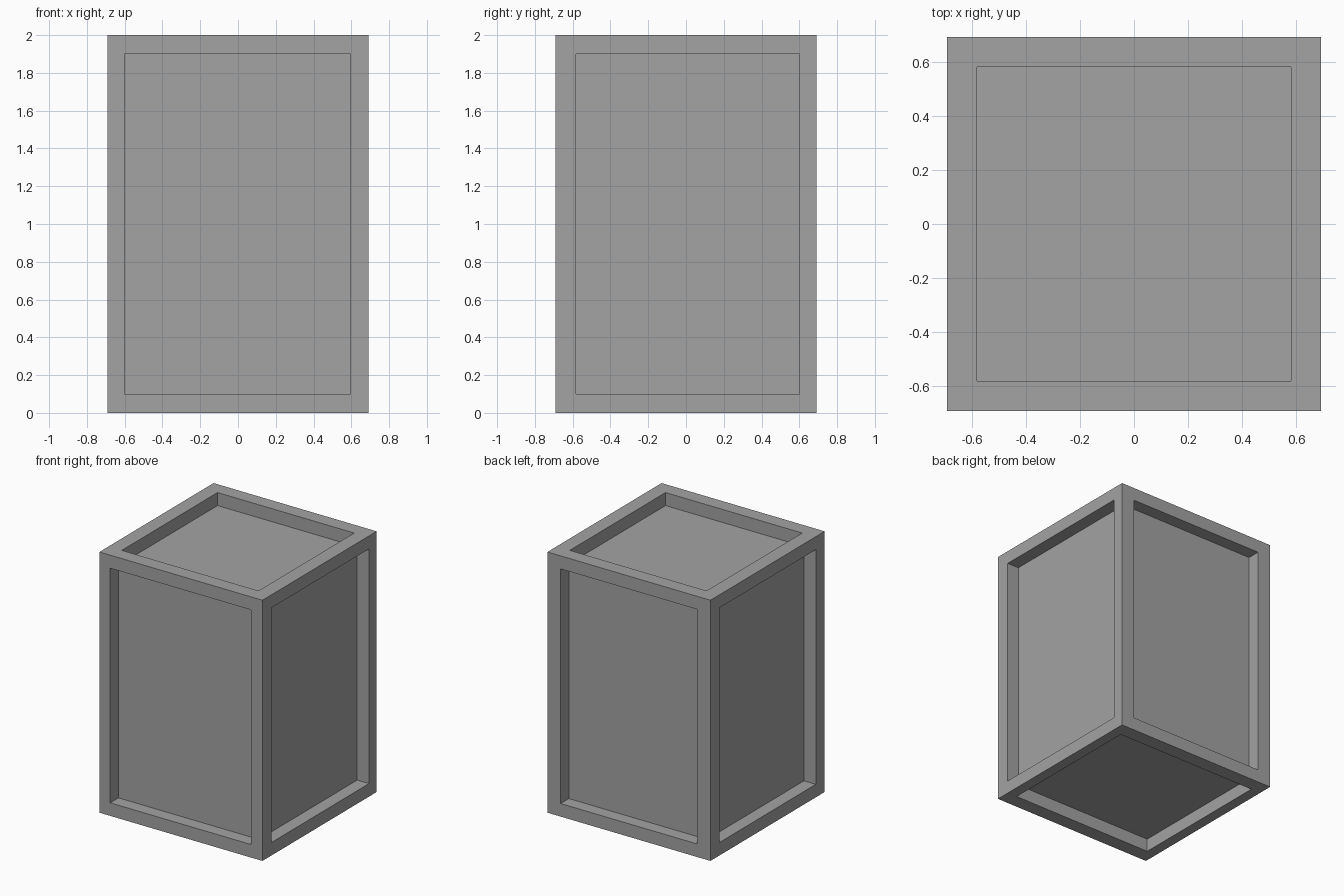
import bpy
import bmesh
from mathutils import Vector

cube = bpy.data.objects.get("Cube")
if cube:
    bpy.data.objects.remove(cube, do_unlink=True)

HALF = Vector((0.692, 0.692, 1.0))
DEPTH = 0.1

# Recessed panels: outward direction, low corner and high corner of the opening
PANELS = [
    ((0, -1, 0), (-0.60, 0, -0.9), (0.595, 0, 0.9)),    # front
    ((0, 1, 0), (-0.58, 0, -0.9), (0.58, 0, 0.9)),      # back
    ((1, 0, 0), (0, -0.583, -0.9), (0, 0.60, 0.9)),     # +x side
    ((-1, 0, 0), (0, -0.585, -0.9), (0, 0.585, 0.9)),   # -x side
    ((0, 0, 1), (-0.58, -0.58, 0), (0.58, 0.58, 0)),    # top
    ((0, 0, -1), (-0.61, -0.58, 0), (0.61, 0.58, 0)),   # bottom
]

# Single plain grey
grey = bpy.data.materials.new("plain grey")
grey.use_nodes = True
colour = (0.367, 0.367, 0.367, 1)
grey.diffuse_color = colour
grey.node_tree.nodes["Principled BSDF"].inputs["Base Color"].default_value = colour


def recess_panel(bm, face, direction, low, high):
    """Inset a face to the given opening and sink it straight inwards."""
    bmesh.ops.inset_individual(bm, faces=[face], thickness=0.1)
    for v in face.verts:
        for i in range(3):
            if direction[i] == 0:
                v.co[i] = high[i] if v.co[i] > 0 else low[i]
    floor = bmesh.ops.extrude_discrete_faces(bm, faces=[face])["faces"][0]
    bmesh.ops.translate(bm, verts=floor.verts[:], vec=Vector(direction) * -DEPTH)


# Solid box with a raised frame around a recessed panel on every side
bm = bmesh.new()
bmesh.ops.create_cube(bm, size=2)
bmesh.ops.scale(bm, vec=HALF, verts=bm.verts)
for direction, low, high in PANELS:
    bm.normal_update()
    outward = Vector(direction)
    face = max(bm.faces, key=lambda f: f.calc_center_median().dot(outward)
               + f.normal.dot(outward) * 10 + f.calc_area())
    recess_panel(bm, face, direction, low, high)
bmesh.ops.recalc_face_normals(bm, faces=bm.faces)
bmesh.ops.translate(bm, verts=bm.verts, vec=(0, 0, HALF.z))

mesh = bpy.data.meshes.new("framed_box")
bm.to_mesh(mesh)
bm.free()
mesh.materials.append(grey)
box = bpy.data.objects.new("framed_box", mesh)
bpy.context.collection.objects.link(box)
